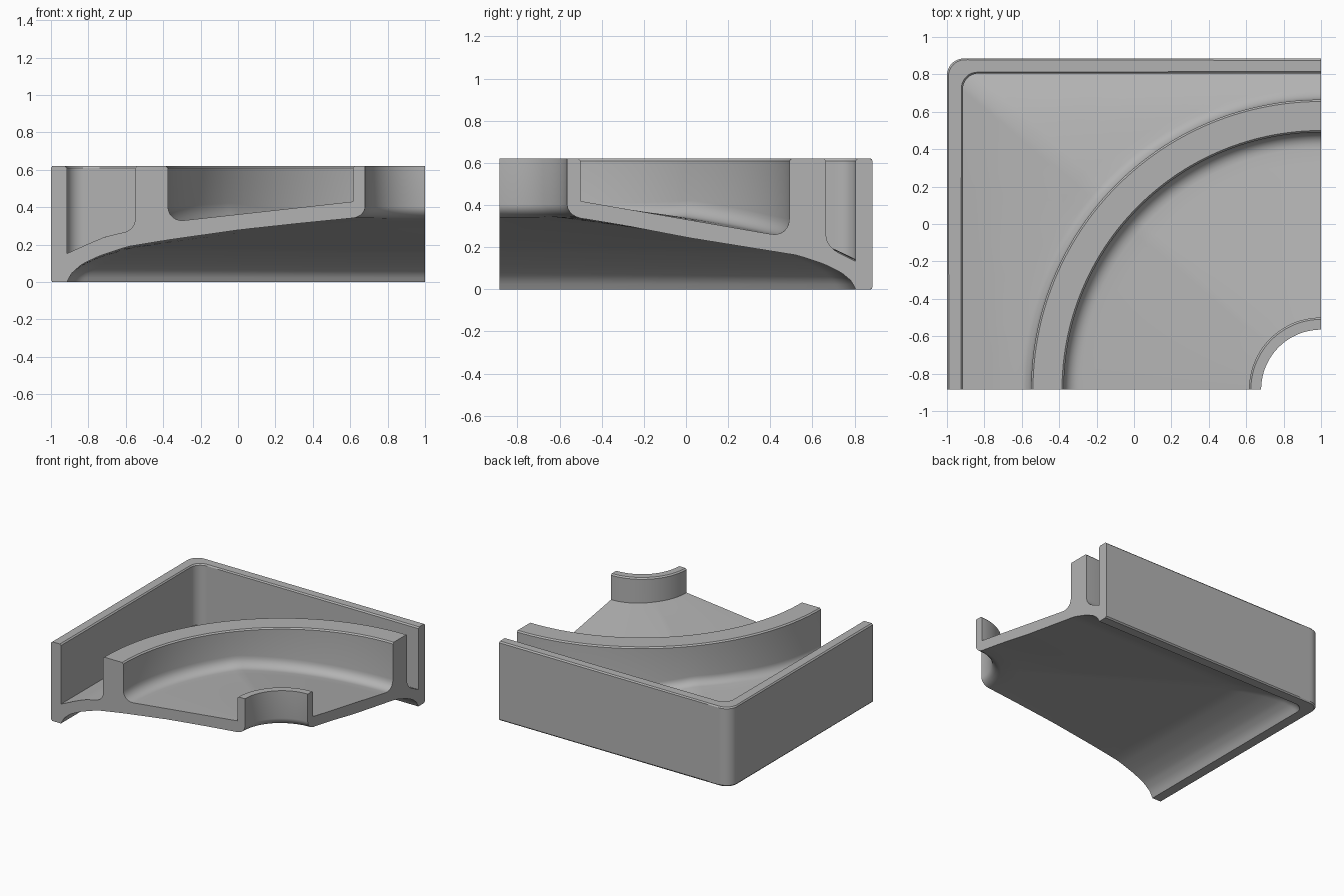
import bpy, bmesh, math

if "Cube" in bpy.data.objects:
    bpy.data.objects.remove(bpy.data.objects["Cube"])

CX, CY, TOP = 1.0, -0.885, 0.62      # ring axis and rim height
HOLE, HUB = 0.32, 0.385              # hub radii
RING_IN, RING_OUT = 1.375, 1.55      # large ring radii
CH = 0.01                            # small edge chamfer

# Height tables (fraction towards wall, height at front cut, height at side cut)
UNDER = [(0, .348, .348), (.2, .317, .303), (.42, .279, .245), (.66, .225, .192),
         (.8, .188, .161), (.89, .14, .12), (.95, .095, .08), (.985, .045, .04), (1, 0, 0)]
FLOOR = [(0, .437, .430), (.66, .32, .273), (.77, .28, .247), (.81, .265, .235),
         (.87, .243, .213), (.92, .21, .188), (1, .152, .133)]


def lookup(table, t, w):
    t = min(max(t, 0), 1)
    for a, b in zip(table, table[1:]):
        if t <= b[0]:
            f = (t - a[0]) / (b[0] - a[0])
            za = a[1] + (a[2] - a[1]) * w
            zb = b[1] + (b[2] - b[1]) * w
            return za + (zb - za) * f
    return 0


def wall_radius(a, b, c, ang):
    """Distance from the axis to a rounded rectangle corner (a, b), radius c."""
    ca, sa = math.cos(ang), math.sin(ang)
    r = min(a / max(ca, 1e-9), b / max(sa, 1e-9))
    px, py = a - c, b - c
    if r * ca > px and r * sa > py:
        d = px * ca + py * sa
        r = d + math.sqrt(max(0, d * d - (px * px + py * py - c * c)))
    return r


def section(ang):
    """Closed radial cross-section at one angle, as (radius, height) pairs."""
    w = ang / (math.pi / 2)
    w = w * w * (3 - 2 * w)
    rin = wall_radius(1.915, 1.69, .085, ang)
    rout = wall_radius(2.0, 1.77, .09, ang)
    span = rin - HOLE
    under = lambda r: lookup(UNDER, (r - HOLE) / span, w)
    floor = lambda r: lookup(FLOOR, (r - HOLE) / span, w)
    pts = []
    # rounded lower edge of the hub
    for i in range(6):
        a = i / 5 * math.pi / 2
        r = HUB - .065 * math.cos(a)
        pts.append((r, under(r) + .055 * (1 - math.sin(a))))
    # hollow underside
    n = 28
    for i in range(1, n + 1):
        s = 1 - (1 - i / n) ** 1.8
        r = HUB + (rin - HUB) * s
        pts.append((r, under(r)))
    # outer wall
    pts += [(rout - CH, 0), (rout, CH), (rout, TOP - CH), (rout - CH, TOP),
            (rin + CH, TOP), (rin, TOP - CH)]
    # floor between wall and ring, with fillet
    f = .055
    for i in range(9):
        r = rin + (RING_OUT + f - rin) * i / 8
        pts.append((r, floor(r)))
    for i in range(1, 7):
        a = i / 6 * math.pi / 2
        r = RING_OUT + f * (1 - math.sin(a))
        pts.append((r, floor(r) + f * (1 - math.cos(a))))
    # large ring
    pts += [(RING_OUT, TOP - CH), (RING_OUT - CH, TOP),
            (RING_IN + CH, TOP), (RING_IN, TOP - CH)]
    # fillet and inner floor
    f = .085
    for i in range(6, 0, -1):
        a = i / 6 * math.pi / 2
        r = RING_IN - f * (1 - math.sin(a))
        pts.append((r, floor(r) + f * (1 - math.cos(a))))
    for i in range(13):
        r = RING_IN - f + (HUB - RING_IN + f) * i / 12
        pts.append((r, floor(r)))
    # hub
    pts += [(HUB, TOP - CH), (HUB - CH, TOP), (HOLE, TOP)]
    return pts


# Sweep the section through a quarter turn, denser near the corner
degs = sorted(set([i * 1.5 for i in range(61)] + [38 + i * .25 for i in range(29)]))
bm = bmesh.new()
rows = []
for d in degs:
    ang = math.radians(d)
    rows.append([bm.verts.new((CX - r * math.cos(ang), CY + r * math.sin(ang), z))
                 for r, z in section(ang)])
count = len(rows[0])
for a, b in zip(rows, rows[1:]):
    for j in range(count):
        k = (j + 1) % count
        bm.faces.new((a[j], a[k], b[k], b[j]))
# flat cut faces
bm.faces.new(rows[0])
bm.faces.new(rows[-1])
bmesh.ops.recalc_face_normals(bm, faces=bm.faces)

mesh = bpy.data.meshes.new("quarter_housing")
bm.to_mesh(mesh)
bm.free()
obj = bpy.data.objects.new("quarter_housing", mesh)
bpy.context.collection.objects.link(obj)

grey = bpy.data.materials.new("plain grey")
grey.diffuse_color = (.45, .45, .45, 1)
grey.use_nodes = True
grey.node_tree.nodes["Principled BSDF"].inputs["Base Color"].default_value = grey.diffuse_color
mesh.materials.append(grey)

bpy.context.view_layer.objects.active = obj
obj.select_set(True)
bpy.ops.object.shade_smooth_by_angle(angle=math.radians(30))
